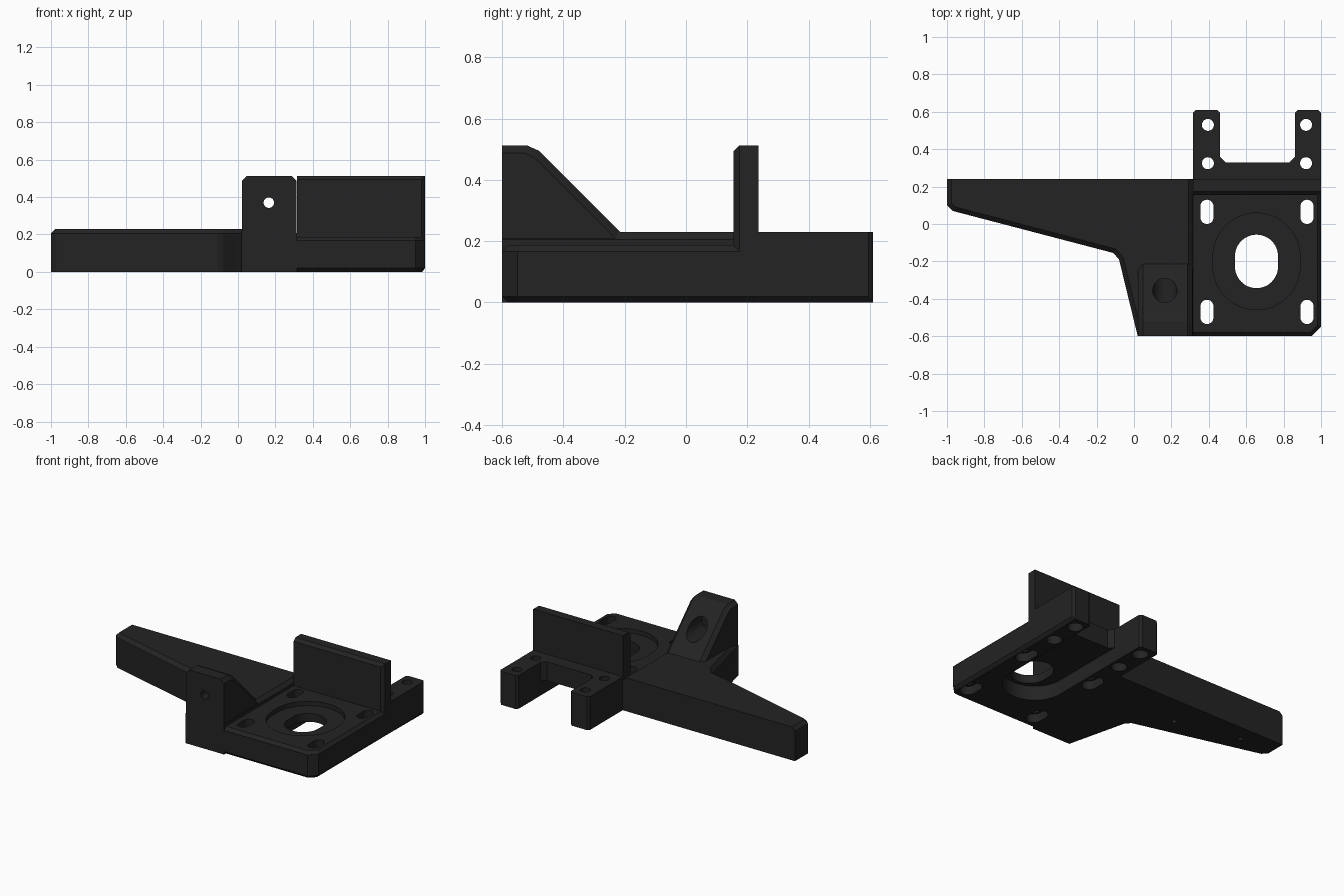
import bpy, bmesh, math
from mathutils import Matrix

if "Cube" in bpy.data.objects:
    bpy.data.objects.remove(bpy.data.objects["Cube"])

black = bpy.data.materials.new("matte_black")
black.diffuse_color = (0.017, 0.017, 0.017, 1)
black.use_nodes = True
black.node_tree.nodes["Principled BSDF"].inputs["Base Color"].default_value = black.diffuse_color


def finish(bm, name):
    bmesh.ops.recalc_face_normals(bm, faces=bm.faces)
    me = bpy.data.meshes.new(name)
    bm.to_mesh(me)
    bm.free()
    me.materials.append(black)
    ob = bpy.data.objects.new(name, me)
    bpy.context.collection.objects.link(ob)
    return ob


def prism(name, pts, z0, z1, rule=None, chamfer=0.02, matrix=None):
    """Extrude an outline; chamfer the edges whose two ends satisfy the rule."""
    bm = bmesh.new()
    face = bm.faces.new([bm.verts.new((x, y, z0)) for x, y in pts])
    ext = bmesh.ops.extrude_face_region(bm, geom=[face])
    bmesh.ops.translate(bm, vec=(0, 0, z1 - z0),
                        verts=[v for v in ext["geom"] if isinstance(v, bmesh.types.BMVert)])
    if matrix:
        bm.transform(matrix)
    bmesh.ops.recalc_face_normals(bm, faces=bm.faces)
    if rule:
        edges = [e for e in bm.edges if rule(e.verts[0].co, e.verts[1].co)]
        bmesh.ops.bevel(bm, geom=edges, offset=chamfer, segments=1,
                        affect='EDGES', profile=0.5)
    return finish(bm, name)


def stadium(cx, cy, r, half=0.0, n=16):
    """Outline of a circle stretched along y."""
    out = []
    for side, start in ((1, 0), (-1, math.pi)):
        for i in range(n + 1):
            if half == 0 and i == n:
                continue
            a = start + math.pi * i / n
            out.append((cx + r * math.cos(a), cy + side * half + r * math.sin(a)))
    return out


def cut(ob, pts, z0, z1, matrix=None):
    tool = prism("cutter", pts, z0, z1, matrix=matrix)
    tool.hide_render = True
    mod = ob.modifiers.new("cut", 'BOOLEAN')
    mod.operation, mod.solver, mod.object = 'DIFFERENCE', 'EXACT', tool
    bpy.context.view_layer.objects.active = ob
    bpy.ops.object.modifier_apply(modifier=mod.name)
    me = tool.data
    bpy.data.objects.remove(tool)
    bpy.data.meshes.remove(me)


def both(test):
    return lambda a, b: test(a) and test(b)


# tapered side arm with chamfered top rim
arm = prism("side_arm",
            [(-1, 0.24), (-1, 0.10), (-0.97, 0.07), (-0.11, -0.155), (-0.08, -0.19),
             (0.02, -0.6), (0.315, -0.6), (0.315, 0.24)], 0, 0.23,
            lambda a, b: min(a.z, b.z) > 0.2 and min(a.y, b.y) < 0.23, 0.024)
for x, y in ((-0.75, 0.13), (-0.3, 0.03), (0.2, -0.35)):
    cut(arm, stadium(x, y, 0.016), -0.1, 0.08)

# upright bracket: side profile (y, z) extruded along x
yz_to_world = Matrix(((0, 0, 1, 0), (1, 0, 0, 0), (0, 1, 0, 0), (0, 0, 0, 1)))
bracket = prism("upright_bracket",
                [(-0.6, 0), (-0.6, 0.513), (-0.52, 0.513), (-0.48, 0.495),
                 (-0.21, 0.225), (-0.21, 0)], 0.022, 0.312,
                lambda a, b: abs(a.x - b.x) < 0.01 and min(a.z, b.z) > 0.2,
                0.026, yz_to_world)
# stepped screw hole through the bracket, along y
xz_to_world = Matrix(((1, 0, 0, 0), (0, 0, 1, 0), (0, 1, 0, 0), (0, 0, 0, 1)))
cut(bracket, stadium(0.165, 0.37, 0.065), -0.5, 0.0, xz_to_world)
cut(bracket, stadium(0.165, 0.37, 0.028), -0.8, 0.0, xz_to_world)

# mounting plate with chamfered front, right and bottom rims
plate = prism("mounting_plate",
              [(0.312, -0.6), (0.95, -0.6), (1, -0.55), (1, 0.235), (0.312, 0.235)], 0, 0.187,
              lambda a, b: abs(a.z - b.z) < 0.01 and a.x + b.x > 1.2
              and (min(a.x, b.x) > 0.9 or max(a.y, b.y) < -0.5), 0.02)

# rear fork with two prongs
fork = prism("rear_fork",
             [(0.315, 0.2), (1, 0.2), (1, 0.595), (0.985, 0.61), (0.875, 0.61), (0.86, 0.595),
              (0.86, 0.36), (0.83, 0.33), (0.49, 0.33), (0.46, 0.36), (0.46, 0.595),
              (0.445, 0.61), (0.33, 0.61), (0.315, 0.595)], 0, 0.23,
             both(lambda v: v.z < 0.01 and v.x > 0.99))

# open channel underneath, rounded at its front end
channel = [(0.46, 0.7)] + [(0.66 + 0.2 * math.cos(a), -0.17 + 0.2 * math.sin(a))
                           for a in (math.pi * (1 + i / 24) for i in range(25))] + [(0.86, 0.7)]
for part in (plate, fork):
    cut(part, channel, -0.1, 0.1)

# shallow top recess and central opening
cut(plate, stadium(0.655, -0.2, 0.2325, 0.026, 32), 0.157, 0.4)
cut(plate, stadium(0.655, -0.2, 0.115, 0.028, 24), -0.1, 0.4)

# adjusting slots in the plate and screw holes in the prongs, counterbored below
for x in (0.39, 0.925):
    for y in (0.065, -0.47):
        cut(plate, stadium(x, y, 0.035, 0.03), -0.1, 0.4)
        cut(plate, stadium(x, y, 0.05, 0.03), -0.1, 0.06)
for x in (0.395, 0.92):
    for y in (0.325, 0.53):
        cut(fork, stadium(x, y, 0.032), -0.1, 0.4)
        cut(fork, stadium(x, y, 0.05), -0.1, 0.06)

# upright wall across the plate, chamfered on its front top and right edges
wall = prism("upright_wall",
             [(0.316, 0.155), (1, 0.155), (1, 0.237), (0.316, 0.237)], 0.15, 0.513,
             lambda a, b: max(a.y, b.y) < 0.16
             and (min(a.z, b.z) > 0.5 or min(a.x, b.x) > 0.99), 0.02)

# crisp edges, smooth bores
for ob in (arm, bracket, plate, fork, wall):
    bpy.ops.object.select_all(action='DESELECT')
    ob.select_set(True)
    bpy.context.view_layer.objects.active = ob
    bpy.ops.object.shade_smooth_by_angle(angle=math.radians(20))
